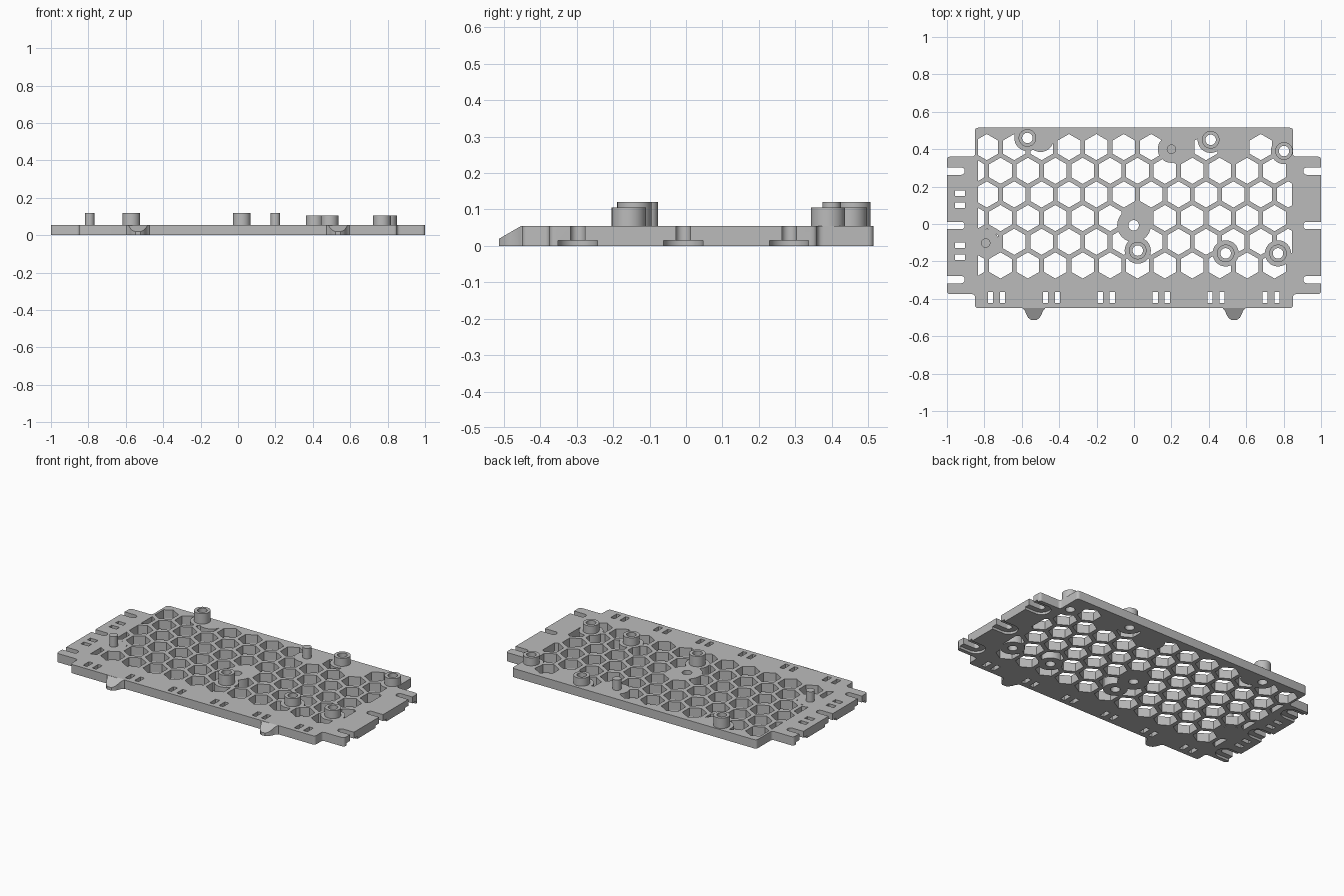
import bpy, bmesh, math

if "Cube" in bpy.data.objects:
    bpy.data.objects.remove(bpy.data.objects["Cube"])

TOP = 0.055
grey = bpy.data.materials.new("plain grey")
grey.use_nodes = True
grey.diffuse_color = (0.5, 0.5, 0.5, 1)
grey.node_tree.nodes["Principled BSDF"].inputs["Base Color"].default_value = (0.5, 0.5, 0.5, 1)


def circle(x, y, r, n=32, turn=0.0):
    return [(x + r * math.cos(turn + math.tau * i / n),
             y + r * math.sin(turn + math.tau * i / n)) for i in range(n)]


def rect(x0, y0, x1, y1):
    return [(x0, y0), (x1, y0), (x1, y1), (x0, y1)]


def slot(side, y, end, r):
    # channel open at the ear's outer edge, round at the inner end
    arc = [(end - r * math.cos(a), y + r * math.sin(a))
           for a in [math.pi / 2 - math.pi * i / 12 for i in range(13)]]
    pts = [(1.05, y + r)] + arc + [(1.05, y - r)]
    return [(side * px, py) for px, py in pts]


def build(name, prisms):
    # each prism is (outline, bottom, top)
    bm = bmesh.new()
    for pts, z0, z1 in prisms:
        lo = [bm.verts.new((x, y, z0)) for x, y in pts]
        hi = [bm.verts.new((x, y, z1)) for x, y in pts]
        bm.faces.new(lo[::-1])
        bm.faces.new(hi)
        n = len(pts)
        for i in range(n):
            j = (i + 1) % n
            bm.faces.new((lo[i], lo[j], hi[j], hi[i]))
    bmesh.ops.recalc_face_normals(bm, faces=bm.faces)
    return finish(name, bm)


def finish(name, bm):
    me = bpy.data.meshes.new(name)
    bm.to_mesh(me)
    bm.free()
    me.materials.append(grey)
    ob = bpy.data.objects.new(name, me)
    bpy.context.collection.objects.link(ob)
    return ob


def activate(ob):
    bpy.ops.object.select_all(action='DESELECT')
    ob.select_set(True)
    bpy.context.view_layer.objects.active = ob


def cut(target, cutter):
    activate(target)
    mod = target.modifiers.new("cut", 'BOOLEAN')
    mod.operation, mod.solver, mod.object, mod.use_self = 'DIFFERENCE', 'EXACT', cutter, True
    bpy.ops.object.modifier_apply(modifier=mod.name)
    bpy.data.objects.remove(cutter)


def smooth(ob):
    activate(ob)
    bpy.ops.object.shade_smooth_by_angle(angle=math.radians(30))


# Plate outline: body with an ear on each side, corners rounded
def rounded(corners, r=0.018, steps=4):
    out = []
    n = len(corners)
    for i, (x, y) in enumerate(corners):
        ends = []
        for qx, qy in (corners[i - 1], corners[(i + 1) % n]):
            d = math.hypot(qx - x, qy - y)
            ends.append((x + (qx - x) * r / d, y + (qy - y) * r / d))
        (ax, ay), (bx, by) = ends
        for k in range(steps + 1):
            t = k / steps
            out.append(((1 - t) ** 2 * ax + 2 * t * (1 - t) * x + t * t * bx,
                        (1 - t) ** 2 * ay + 2 * t * (1 - t) * y + t * t * by))
    return out


half = [(0.85, -0.45), (0.85, -0.375), (1, -0.375), (1, 0.36), (0.85, 0.36), (0.85, 0.515)]
outline = half + [(-x, y) for x, y in reversed(half)]
plate = build("vented_plate", [(rounded(outline), 0, TOP)])

# Standoffs (x, y, top) and solid pegs
bosses = [(-0.57, 0.46, 0.12), (0.02, -0.142, 0.12), (0.41, 0.45, 0.105),
          (0.49, -0.157, 0.105), (0.77, -0.157, 0.105), (0.802, 0.39, 0.105)]
pegs = [(0.2, 0.4), (-0.793, -0.102)]

# Honeycomb vents, blocked around the mounts and outside the grille
skip = {(0, 7), (0, 9), (0, 11), (3, 5)}
hexes = []
for row in range(6):
    for col in range(-1, 12):
        if (row, col) in skip:
            continue
        x = -0.787 + 0.1465 * (col + 0.5 * (row % 2))
        if -0.88 < x < 0.85:
            hexes.append((circle(x, 0.411 - 0.1265 * row, 0.07, 6, math.pi / 6), -0.05, 0.1))
vents = build("vent_cutter", hexes)
solid = [circle(x, y, 0.07) for x, y, z in bosses]
solid += [circle(x, y, 0.073) for x, y in pegs]
solid += [circle(0, -0.007, 0.09), circle(-0.5, 0.455, 0.07)]
solid += [rect(-1.1, -0.6, -0.835, 0.6), rect(0.845, -0.6, 1.1, 0.6)]
for pts in solid:
    cut(vents, build("vent_blocker", [(pts, -0.1, 0.2)]))
cut(plate, vents)

# Cable tie slots, ear slots with wide recesses below, and screw holes
holes = []
for i in range(6):
    for dx in (-0.032, 0.032):
        x = -0.735 + 0.2935 * i + dx
        holes.append(rect(x - 0.014, -0.422, x + 0.014, -0.364))
for y in (0.165, 0.1, -0.113, -0.178):
    holes.append(rect(-0.957, y - 0.014, -0.904, y + 0.014))
holes += [circle(x, y, 0.028) for x, y in [b[:2] for b in bosses] + [(-0.002, -0.007)]]
ear_slots = [(s, y) for s in (1, -1) for y in (0.283, -0.008, -0.297)]
holes += [slot(s, y, 0.925, 0.02) for s, y in ear_slots]
cut(plate, build("hole_cutter", [(p, -0.05, 0.1) for p in holes]))
cut(plate, build("recess_cutter", [(slot(s, y, 0.925, 0.054), -0.05, 0.015) for s, y in ear_slots]))
smooth(plate)

# Hollow standoffs
for i, (x, y, top) in enumerate(bosses):
    ring = build("standoff_%d" % (i + 1), [(circle(x, y, 0.047), TOP - 0.001, top)])
    cut(ring, build("bore_cutter", [(circle(x, y, 0.028), 0, 0.2)]))
    smooth(ring)

# Locating pegs
for i, (x, y) in enumerate(pegs):
    smooth(build("locating_peg_%d" % (i + 1), [(circle(x, y, 0.025), TOP - 0.001, 0.12)]))

# Front latch tabs with a sloping top
edge = [(0.062, -0.445), (0.06, -0.452), (0.049, -0.462), (0.04, -0.485), (0.03, -0.502), (0.014, -0.514)]
for name, cx in (("right_latch_tab", -0.535), ("left_latch_tab", 0.535)):
    pts = [(cx + x, y) for x, y in edge] + [(cx - x, y) for x, y in reversed(edge)]
    tab = build(name, [(pts, 0, TOP)])
    for v in tab.data.vertices:
        if v.co.z > 0.01:
            v.co.z = min(TOP, TOP + 0.58 * (v.co.y + 0.452))
    smooth(tab)
